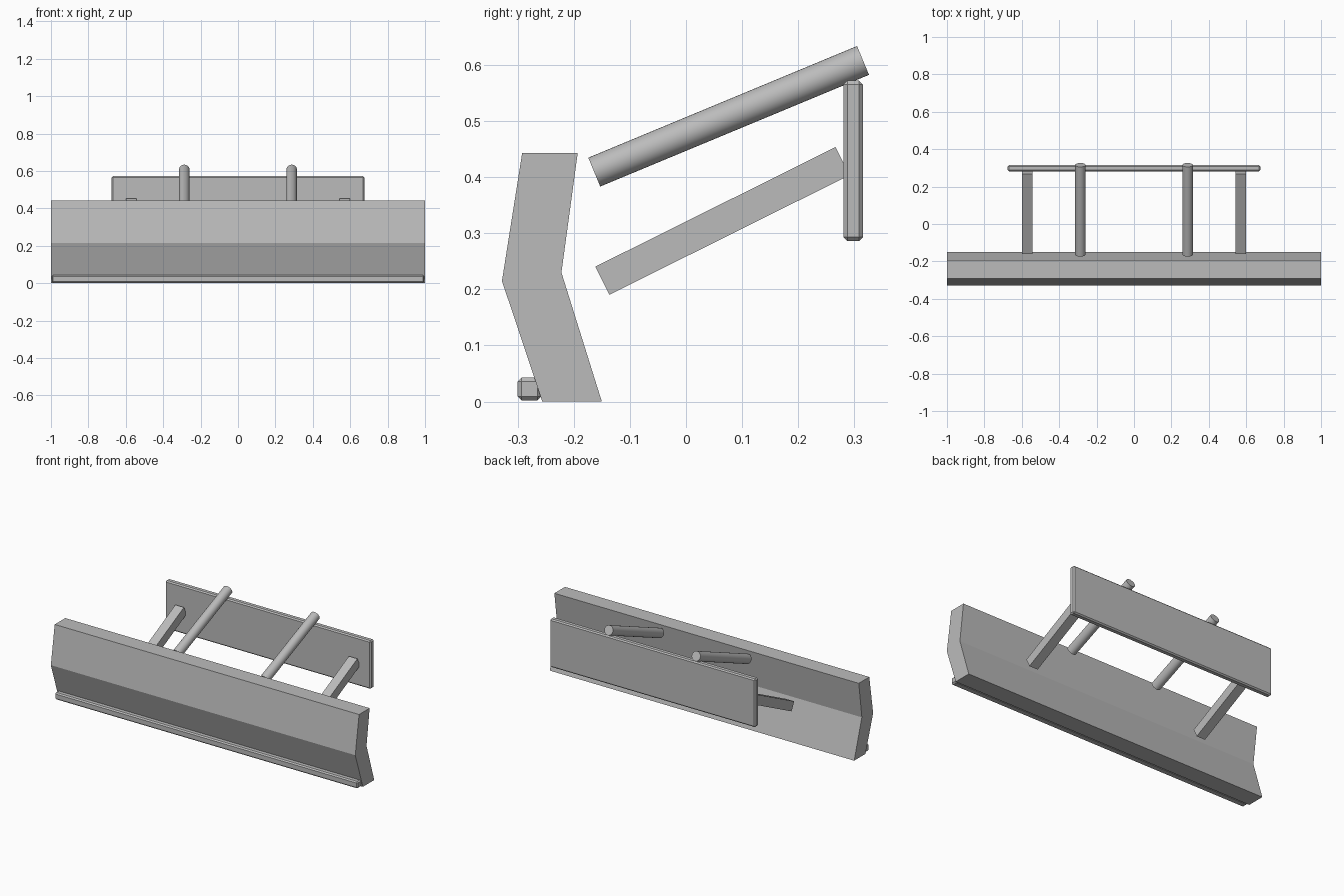
import bpy, math
from mathutils import Vector

cube = bpy.data.objects.get("Cube")
if cube:
    bpy.data.objects.remove(cube, do_unlink=True)

steel = bpy.data.materials.new("grey steel")
steel.use_nodes = True
GREY = (0.5, 0.5, 0.5, 1)
steel.diffuse_color = GREY
steel.node_tree.nodes["Principled BSDF"].inputs["Base Color"].default_value = GREY


def box(name, centre, size, tilt=0, bevel=0):
    bpy.ops.mesh.primitive_cube_add(size=1, location=centre, rotation=(tilt, 0, 0))
    ob = bpy.context.object
    ob.name = name
    ob.scale = size
    bpy.ops.object.transform_apply(location=False, rotation=False, scale=True)
    ob.data.materials.append(steel)
    if bevel:
        mod = ob.modifiers.new("bevel", "BEVEL")
        mod.width = bevel
        mod.segments = 1
    return ob


def span(start, end):
    """Middle, length and tilt of a sloping bar in the y-z plane."""
    a, b = Vector(start), Vector(end)
    d = b - a
    return (a + b) / 2, d.length, math.atan2(d.y, d.x)


# Blade: bent cross-section extruded along x
profile = [(-0.292, 0.443), (-0.328, 0.215), (-0.256, 0),
           (-0.15, 0), (-0.222, 0.23), (-0.193, 0.443)]
n = len(profile)
verts = [(x, y, z) for x in (-1, 1) for y, z in profile]
faces = [[i, (i + 1) % n, (i + 1) % n + n, i + n] for i in range(n)]
# Each end is two quads that meet at the bend
faces += [[5, 4, 1, 0], [4, 3, 2, 1]]
faces += [[6, 7, 10, 11], [7, 8, 9, 10]]
mesh = bpy.data.meshes.new("blade")
mesh.from_pydata(verts, [], [f[::-1] if k < n else f for k, f in enumerate(faces)])
mesh.materials.append(steel)
blade = bpy.data.objects.new("blade", mesh)
bpy.context.collection.objects.link(blade)
bpy.context.view_layer.objects.active = blade
blade.select_set(True)
bpy.ops.object.mode_set(mode="EDIT")
bpy.ops.mesh.select_all(action="SELECT")
bpy.ops.mesh.normals_make_consistent(inside=False)
bpy.ops.object.mode_set(mode="OBJECT")

# Wear strip along the foot of the blade, and the rear mounting plate
box("cutting_edge", (0, -0.279, 0.0225), (1.99, 0.042, 0.041), bevel=0.007)
box("mounting_plate", (0, 0.298, 0.429), (1.35, 0.035, 0.286), bevel=0.007)

# Sloping push arms and hydraulic rams, one of each per side
for side, sx in (("left", 1), ("right", -1)):
    mid, length, tilt = span((-0.149, 0.2155), (0.279, 0.4285))
    box(side + "_push_arm", (sx * 0.57, mid.x, mid.y), (0.056, length, 0.056), tilt)

    mid, length, tilt = span((-0.1635, 0.409), (0.3155, 0.608))
    bpy.ops.mesh.primitive_cylinder_add(
        vertices=32, radius=0.0278, depth=length,
        location=(sx * 0.287, mid.x, mid.y), rotation=(tilt - math.pi / 2, 0, 0))
    ram = bpy.context.object
    ram.name = side + "_ram"
    ram.data.materials.append(steel)
    bpy.ops.object.shade_smooth_by_angle(angle=math.radians(35))
